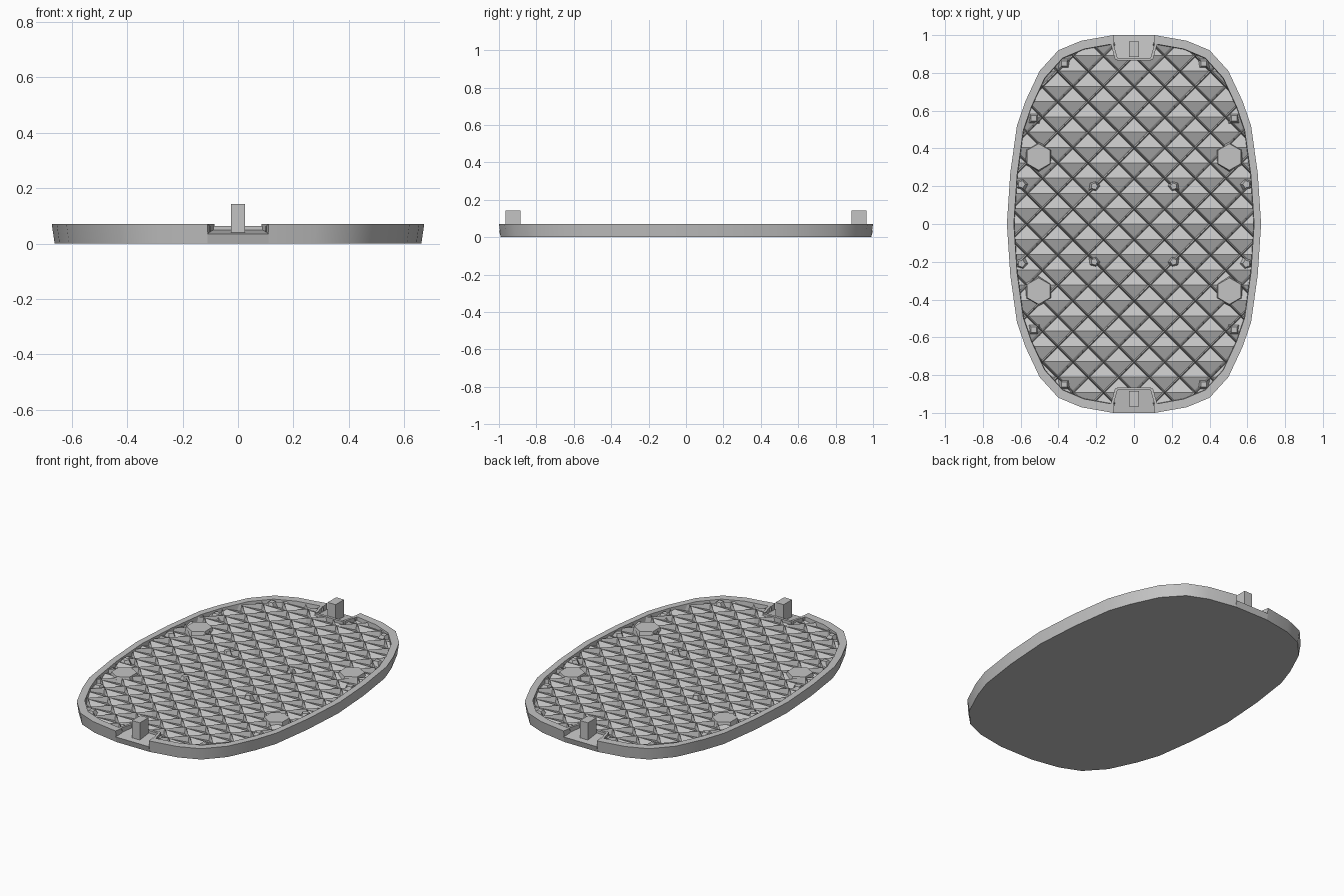
import bpy, bmesh, math
from mathutils import Vector

cube = bpy.data.objects.get("Cube")
if cube:
    bpy.data.objects.remove(cube, do_unlink=True)

grey = bpy.data.materials.new("plain_grey")
grey.use_nodes = True
grey.diffuse_color = (0.55, 0.55, 0.55, 1)
grey.node_tree.nodes["Principled BSDF"].inputs["Base Color"].default_value = (0.55, 0.55, 0.55, 1)

TOP = 0.07
QUARTER = [(0.11, 1), (0.28, 0.97), (0.40, 0.92), (0.50, 0.81), (0.575, 0.65),
           (0.62, 0.52), (0.655, 0.27)]
RIGHT = QUARTER + [(0.673, 0)] + [(x, -y) for x, y in reversed(QUARTER)]
OUTLINE = RIGHT + [(-x, y) for x, y in reversed(RIGHT)]


def finish(name, bm, recalc=True):
    if recalc:
        bmesh.ops.recalc_face_normals(bm, faces=bm.faces)
    mesh = bpy.data.meshes.new(name)
    bm.to_mesh(mesh)
    bm.free()
    mesh.materials.append(grey)
    ob = bpy.data.objects.new(name, mesh)
    bpy.context.collection.objects.link(ob)
    return ob


def mirror(ob, x=False, y=False):
    mod = ob.modifiers.new("Mirror", "MIRROR")
    mod.use_axis = (x, y, False)
    return ob


def prism(name, bottom, top):
    """Solid between two matching loops of points."""
    bm = bmesh.new()
    lo = [bm.verts.new(p) for p in bottom]
    hi = [bm.verts.new(p) for p in top]
    bm.faces.new(lo)
    bm.faces.new(hi)
    n = len(lo)
    for i in range(n):
        j = (i + 1) % n
        bm.faces.new((lo[i], lo[j], hi[j], hi[i]))
    return finish(name, bm)


def box(name, x0, x1, y0, y1, z0, z1):
    loop = [(x0, y0), (x1, y0), (x1, y1), (x0, y1)]
    return prism(name, [(*p, z0) for p in loop], [(*p, z1) for p in loop])


# Flat underside
prism("base_plate", [(x * 0.985, y * 0.99, 0) for x, y in OUTLINE],
      [(x * 0.985, y * 0.99, 0.012) for x, y in OUTLINE])

# Rim: one swept half, mirrored, open at both ends for the notches
bm = bmesh.new()
sections = []
for x, y in RIGHT:
    ring = [(x * 0.985, y * 0.99, 0), (x, y, TOP),
            (x * 0.945, y * 0.955, TOP), (x * 0.94, y * 0.95, 0)]
    sections.append([bm.verts.new(p) for p in ring])
for a, b in zip(sections, sections[1:]):
    for i in range(4):
        j = (i + 1) % 4
        bm.faces.new((a[i], a[j], b[j], b[i]))
bm.faces.new(sections[0])
bm.faces.new(sections[-1])
rim = mirror(finish("rim", bm), x=True)
bpy.context.view_layer.objects.active = rim
rim.select_set(True)
bpy.ops.object.shade_smooth_by_angle(angle=math.radians(35))
rim.select_set(False)

# Waffle floor: diamond cells with thin ribs and a folded floor in each
PITCH = 0.162
HALF = PITCH / 2
bm = bmesh.new()
directions = [Vector((1, 0, 0)), Vector((0, 1, 0)), Vector((-1, 0, 0)), Vector((0, -1, 0))]
for i in range(-9, 10):
    for j in range(-13, 14):
        if (i + j) % 2:
            continue
        centre = Vector((i * HALF, j * HALF, 0))
        outer, inner = [], []
        for k, d in enumerate(directions):
            outer.append(bm.verts.new(centre + d * HALF + Vector((0, 0, 0.064))))
            depth = 0.028 if k % 2 else 0.058
            inner.append(bm.verts.new(centre + d * HALF * 0.9 + Vector((0, 0, depth))))
        for k in range(4):
            m = (k + 1) % 4
            bm.faces.new((outer[k], outer[m], inner[m], inner[k]))
        bm.faces.new((inner[0], inner[1], inner[2]))
        bm.faces.new((inner[0], inner[2], inner[3]))


def cut(co, no, clear=False):
    bmesh.ops.bisect_plane(bm, geom=bm.verts[:] + bm.edges[:] + bm.faces[:],
                           plane_co=co, plane_no=no, clear_outer=clear)


# Trim the floor to the inside of the rim
inside = [Vector((x * 0.942, y * 0.953, 0)) for x, y in OUTLINE]
for a, b in zip(inside, inside[1:] + inside[:1]):
    edge = b - a
    normal = Vector((-edge.y, edge.x, 0))
    if normal.dot(a) < 0:
        normal = -normal
    cut(a, normal, True)

# Clear the floor where the notches sit
for s in (-1, 1):
    cut((0.1 * s, 0, 0), (1, 0, 0))
    cut((0, 0.88 * s, 0), (0, 1, 0))
gone = []
for f in bm.faces:
    c = f.calc_center_median()
    if abs(c.x) < 0.1 and abs(c.y) > 0.88:
        gone.append(f)
bmesh.ops.delete(bm, geom=gone, context="FACES")
finish("waffle_floor", bm, recalc=False)

# End notches: sloping ledge, side cheeks, back wall and upright post
ledge = [(-0.11, 0.87), (0.11, 0.87), (0.11, 1), (-0.11, 1)]
mirror(prism("notch_ledge", [(x, y * 0.99, 0) for x, y in ledge],
             [(x, y, 0.05 if y < 0.9 else 0.035) for x, y in ledge]), y=True)
cheek = [(0.085, 0.87), (0.1, 0.87), (0.125, 0.96), (0.11, 0.96)]
mirror(prism("notch_cheek", [(*p, 0) for p in cheek], [(*p, TOP) for p in cheek]),
       x=True, y=True)
mirror(box("notch_back", -0.09, 0.09, 0.865, 0.88, 0, 0.064), y=True)
mirror(box("post", -0.026, 0.026, 0.885, 0.965, 0.02, 0.142), y=True)


# Bosses and small bumps, four of each
def stud(name, x, y, r_low, r_high, sides, height):
    def loop(r, z):
        return [(x + r * math.cos(math.tau * (k + 0.5) / sides),
                 y + r * math.sin(math.tau * (k + 0.5) / sides), z) for k in range(sides)]
    return mirror(prism(name, loop(r_low, 0.012), loop(r_high, height)), x=True, y=True)


stud("boss", 0.505, 0.355, 0.085, 0.07, 6, TOP)
stud("inner_peg", 0.21, 0.20, 0.045, 0.018, 5, 0.069)
stud("side_bump", 0.53, 0.56, 0.06, 0.02, 4, 0.069)
stud("edge_bump", 0.595, 0.21, 0.05, 0.02, 5, 0.069)
stud("corner_bump", 0.37, 0.85, 0.055, 0.02, 4, 0.069)
